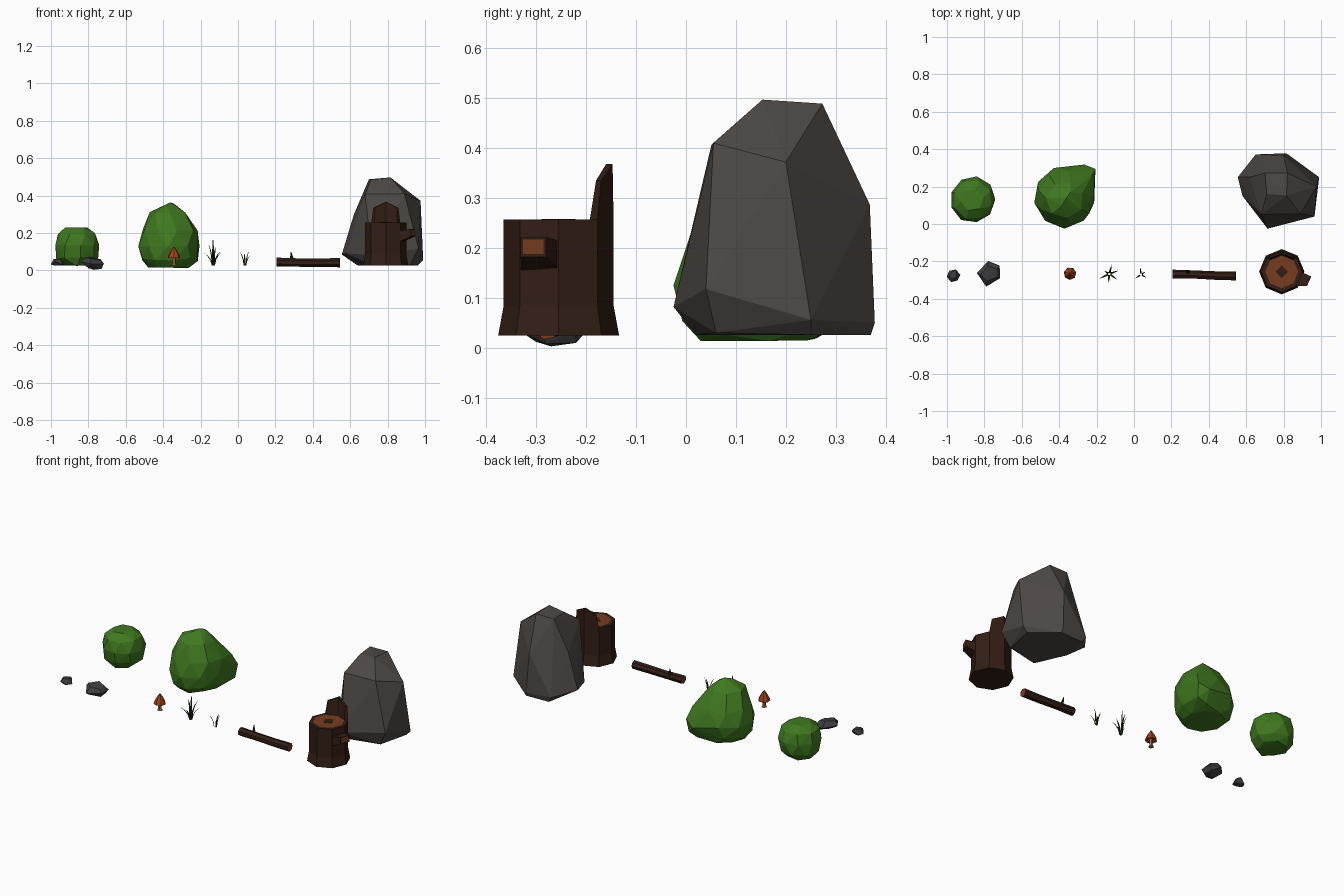
import bpy, bmesh, random
from math import sin, cos, pi, radians
from mathutils import Vector

if "Cube" in bpy.data.objects:
    bpy.data.objects.remove(bpy.data.objects["Cube"])

random.seed(4)

def material(name, rgb):
    m = bpy.data.materials.new(name)
    m.diffuse_color = (*rgb, 1)
    m.use_nodes = True
    m.node_tree.nodes["Principled BSDF"].inputs["Base Color"].default_value = m.diffuse_color
    return m

LEAF = material("leaf", (.05, .19, .014))
ROCK = material("rock", (.075, .066, .06))
PEBBLE = material("pebble", (.05, .05, .054))
BARK = material("bark", (.032, .013, .008))
WOOD = material("wood", (.19, .045, .014))
CAP = material("mushroom_cap", (.36, .055, .012))
STEM = material("mushroom_stem", (.38, .17, .045))
GRASS = material("grass", (.012, .03, .006))

def finish(name, bm, *mats):
    bmesh.ops.recalc_face_normals(bm, faces=bm.faces)
    me = bpy.data.meshes.new(name)
    bm.to_mesh(me)
    bm.free()
    for m in mats:
        me.materials.append(m)
    ob = bpy.data.objects.new(name, me)
    bpy.context.collection.objects.link(ob)
    return ob

def hull(name, pts, mat):
    """Faceted convex solid around the points."""
    bm = bmesh.new()
    for p in pts:
        bm.verts.new(p)
    r = bmesh.ops.convex_hull(bm, input=bm.verts)
    junk = {v for v in r["geom_interior"] if isinstance(v, bmesh.types.BMVert)}
    bmesh.ops.delete(bm, geom=list(junk), context='VERTS')
    return finish(name, bm, mat)

def ring(cx, cy, z, rx, ry, n, phase=0, jit=0.0):
    out = []
    for i in range(n):
        a = radians(phase) + 2 * pi * i / n
        k = 1 + random.uniform(-jit, jit)
        out.append((cx + rx * k * cos(a), cy + ry * k * sin(a),
                    z + random.uniform(-jit, jit) * .25))
    return out

def loft(bm, rings, caps=(0, 0), mat=0):
    """Skin equal-count rings; caps give end-face material slots."""
    vs = [[bm.verts.new(p) for p in r] for r in rings]
    n = len(vs[0])
    for a, b in zip(vs, vs[1:]):
        for i in range(n):
            j = (i + 1) % n
            bm.faces.new((a[i], a[j], b[j], b[i])).material_index = mat
    for r, slot in ((vs[0], caps[0]), (vs[-1], caps[1])):
        bm.faces.new(r).material_index = slot

# Bushes
big = (ring(-.37, .145, .02, .11, .12, 8, 10, .03)
       + ring(-.372, .14, .06, .145, .15, 9, 0, .03)
       + ring(-.372, .142, .13, .163, .165, 9, 30, .02)
       + ring(-.365, .14, .215, .15, .145, 9, 5, .03)
       + ring(-.37, .13, .305, .1, .1, 7, 20, .03)
       + [(-.36, .14, .364), (-.34, .17, .355), (-.385, .1, .35)]
       + [(-.265, .318, .1), (-.206, .294, .13), (-.215, .28, .05),
          (-.225, .26, .2), (-.27, .28, .03)])
hull("large_bush", big, LEAF)
small = (ring(-.862, .13, .032, .08, .085, 7, 15, .03)
         + ring(-.862, .13, .07, .115, .113, 8, 10, .02)
         + ring(-.862, .13, .135, .122, .124, 9, 0, .02)
         + ring(-.862, .13, .195, .105, .107, 8, 25, .02)
         + ring(-.865, .13, .229, .06, .062, 6, 10))
hull("small_bush", small, LEAF)

# Boulder
hull("boulder", [
    (.99, .25, .056), (.965, .04, .118), (.714, -.025, .082), (.555, .25, .085),
    (.58, .15, .09), (.65, .372, .06), (.815, .378, .05), (.976, .2, .372),
    (.815, .153, .497), (.70, .273, .487), (.82, .273, .489), (.71, .16, .485),
    (.89, .055, .41), (.68, .051, .407), (.8, .368, .287), (.62, .25, .3),
    (.64, .2, .026), (.72, .02, .026), (.92, .06, .03), (.96, .25, .026),
    (.82, .37, .026), (.67, .365, .026)], ROCK)

# Small stones
hull("stone", [
    (-.84, -.262, .045), (-.78, -.198, .035), (-.718, -.222, .035),
    (-.717, -.29, .035), (-.79, -.335, .035),
    (-.82, -.27, .066), (-.78, -.225, .07), (-.735, -.24, .06), (-.735, -.285, .055),
    (-.785, -.305, .064), (-.8, -.3, .012), (-.73, -.28, .008), (-.735, -.22, .01),
    (-.77, -.27, .003)], PEBBLE)
hull("pebble", ring(-.965, -.277, .042, .035, .034, 6, 10, .06)
     + ring(-.967, -.275, .06, .02, .019, 5, 40)
     + ring(-.965, -.277, .026, .02, .02, 5), PEBBLE)

# Mushroom
bm = bmesh.new()
loft(bm, [ring(-.342, -.265, z, r, r, 6) for z, r in
          ((.026, .016), (.036, .01), (.075, .009))])
finish("mushroom_stem", bm, STEM)
bm = bmesh.new()
loft(bm, [ring(-.342, -.265, z, r, r, 7, 10) for z, r in
          ((.074, .012), (.066, .034), (.078, .031), (.102, .019), (.126, .003))])
finish("mushroom_cap", bm, CAP)

# Grass tufts: curved three-sided blades (azimuth, reach, height)
def tuft(name, x, y, blades, w):
    bm = bmesh.new()
    for az, reach, h in blades:
        a = radians(az)
        out, side = Vector((cos(a), sin(a), 0)), Vector((-sin(a), cos(a), 0))
        rings = []
        for t, k in ((0, .8), (.35, 1), (.7, .65), (1, .05)):
            c = Vector((x, y, .026 + h * (1.3 * t - .3 * t * t))) + out * (.006 + reach * t ** 1.8)
            rings.append([c + side * w * k, c - side * w * k, c + out * w * k * .7])
        loft(bm, rings)
    finish(name, bm, GRASS)

tuft("large_grass", -.132, -.267,
     [(20, .045, .075), (75, .045, .1), (150, .025, .115), (205, .055, .07),
      (265, .045, .08), (325, .045, .08), (100, .004, .148)], .0055)
tuft("small_grass", .037, -.27, [(30, .022, .08), (215, .03, .075), (330, .028, .055),
                                 (95, .03, .065)], .0045)

# Fallen log with a broken twig
bm = bmesh.new()
log = []
for x, y, z, r in ((.205, -.269, .044, .025), (.32, -.271, .042, .023),
                   (.44, -.277, .041, .024), (.546, -.279, .041, .025)):
    log.append([(x, y + r * cos(i * pi / 3.5), z + r * sin(i * pi / 3.5)) for i in range(7)])
loft(bm, log, (1, 1))
finish("log", bm, BARK, WOOD)
bm = bmesh.new()
loft(bm, [ring(.292, -.262, .05, .013, .013, 4), ring(.286, -.255, .075, .007, .007, 4),
          ring(.284, -.25, .098, .002, .002, 4)])
finish("log_twig", bm, BARK)

# Tree stump
SX, SY = .79, -.255
bm = bmesh.new()
loft(bm, [ring(SX, SY, z, r, r, 8) for z, r in
          ((.025, .121), (.085, .11), (.257, .11), (.257, .088))], (0, 1))
finish("stump", bm, BARK, WOOD)
bm = bmesh.new()
loft(bm, [ring(SX, SY, z, .034, .034, 4) for z in (.25, .2585)])
finish("stump_heart", bm, BARK)

# Splintered bark standing at the back of the stump
bm = bmesh.new()
def bark(a, r, z):
    return (SX + r * cos(radians(a)), SY + r * sin(radians(a)), z)
wall = []
for base, top, z in ((45, 52, .335), (90, 90, .368), (135, 128, .335)):
    wall.append([bark(base, .11, .255), bark(top, .108, z),
                 bark(top, .095, z), bark(base, .088, .255)])
loft(bm, wall)
finish("stump_splinter", bm, BARK)

# Cut branch stub on the right of the stump
bm = bmesh.new()
def square(x, y0, y1, z0, z1, dx=0):
    return [(x, y0, z0), (x + dx, y1, z0), (x + dx, y1, z1), (x, y0, z1)]
loft(bm, [square(.86, -.33, -.25, .152, .212, .02),
          square(.925, -.331, -.28, .182, .222, .022),
          square(.926, -.326, -.285, .188, .217, .02)], (0, 1))
finish("stump_branch", bm, BARK, WOOD)
